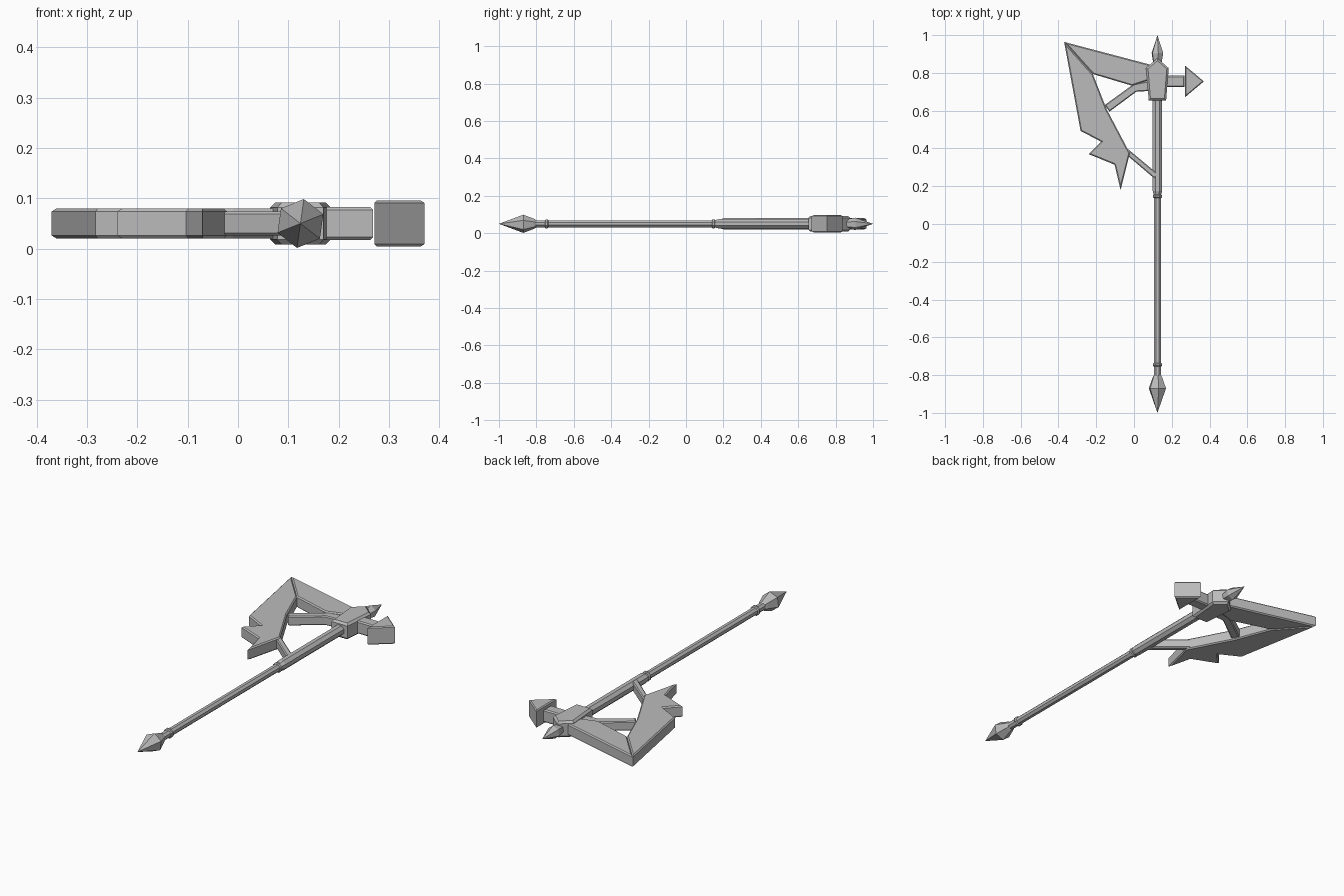
import bpy, bmesh, math
from mathutils import Matrix

cube = bpy.data.objects.get("Cube")
if cube:
    bpy.data.objects.remove(cube, do_unlink=True)

MID_Z = 0.05      # height of the weapon's centre plane
SHAFT_X = 0.124   # axis of the pole

grey = bpy.data.materials.new("plain_grey")
grey.use_nodes = True
grey.diffuse_color = (0.5, 0.5, 0.5, 1)
grey.node_tree.nodes["Principled BSDF"].inputs["Base Color"].default_value = (0.5, 0.5, 0.5, 1)


def finish(name, bm):
    bmesh.ops.recalc_face_normals(bm, faces=bm.faces[:])
    mesh = bpy.data.meshes.new(name)
    bm.to_mesh(mesh)
    bm.free()
    mesh.materials.append(grey)
    obj = bpy.data.objects.new(name, mesh)
    bpy.context.collection.objects.link(obj)
    return obj


def plate(name, outline, half, chamfer=0.006):
    """Flat outline extruded about the centre plane, with chamfered rims."""
    bm = bmesh.new()
    base = bm.faces.new([bm.verts.new((x, y, MID_Z - half)) for x, y in outline])
    top = bmesh.ops.extrude_face_region(bm, geom=[base], use_keep_orig=True)["geom"]
    for v in top:
        if isinstance(v, bmesh.types.BMVert):
            v.co.z = MID_Z + half
    rims = [e for e in bm.edges if abs(e.verts[0].co.z - e.verts[1].co.z) < 1e-5]
    bmesh.ops.recalc_face_normals(bm, faces=bm.faces[:])
    bmesh.ops.bevel(bm, geom=rims, offset=chamfer, segments=1, affect='EDGES')
    return finish(name, bm)


def turned(name, profile, sides=8, turn=0.0):
    """Faceted part turned around the pole axis from (y, radius) pairs."""
    bm = bmesh.new()
    rings = []
    for y, r in profile:
        count = sides if r > 0 else 1
        ring = []
        for i in range(count):
            a = turn + math.tau * i / sides
            ring.append(bm.verts.new((SHAFT_X + r * math.cos(a), y, MID_Z + r * math.sin(a))))
        rings.append(ring)
    for a, b in zip(rings, rings[1:]):
        for i in range(sides):
            j = (i + 1) % sides
            quad = [a[i % len(a)], a[j % len(a)], b[j % len(b)], b[i % len(b)]]
            bm.faces.new(list(dict.fromkeys(quad)))
    for ring in (rings[0], rings[-1]):
        if len(ring) > 2:
            bm.faces.new(ring)
    return finish(name, bm)


# Pole, grip sleeve and collars
eighth = math.pi / 8
turned("lower_shaft", [(-0.83, 0.02), (0.16, 0.02)], 8, eighth)
turned("upper_shaft", [(0.155, 0.021), (0.175, 0.027), (0.68, 0.027)], 8, eighth)
for name, y in (("lower_collar", -0.745), ("upper_collar", 0.147)):
    turned(name, [(y - 0.009, 0.021), (y - 0.005, 0.026), (y + 0.005, 0.026), (y + 0.009, 0.021)], 8, eighth)

# Pointed ends
hexagon_turn = math.radians(82)
turned("pommel_spike", [(-1, 0), (-0.87, 0.049), (-0.812, 0.027), (-0.80, 0.02)], 6, hexagon_turn)
turned("top_spike", [(0.84, 0.022), (0.905, 0.033), (1, 0)], 6, hexagon_turn)

# Head block, symmetrical about the pole
half_outline = [(0.046, 0.654), (0.060, 0.825), (0, 0.878)]
left_side = [(SHAFT_X + x, y) for x, y in half_outline]
right_side = [(SHAFT_X - x, y) for x, y in half_outline[-2::-1]]
plate("head_block", left_side + right_side, 0.042, 0.01)

# Back hammer spike
plate("spike_neck", [(0.15, 0.725), (0.268, 0.725), (0.268, 0.785), (0.15, 0.785)], 0.033)
plate("back_spike", [(0.271, 0.672), (0.37, 0.755), (0.271, 0.838)], 0.046, 0.005)

# Axe blade in two mitred pieces
blade_tip, inner_corner = (-0.37, 0.964), (-0.218, 0.794)
plate("upper_blade", [blade_tip, inner_corner, (-0.01, 0.732), (0.09, 0.765), (0.1, 0.84)], 0.03)
plate("lower_blade", [blade_tip, (-0.283, 0.493), (-0.175, 0.436), (-0.24, 0.37),
                      (-0.103, 0.314), (-0.071, 0.18), (-0.022, 0.375),
                      (-0.145, 0.608), inner_corner], 0.03)

# Braces from blade to pole
plate("upper_brace", [(-0.155, 0.63), (-0.13, 0.595), (0.012, 0.7), (0.09, 0.705),
                      (0.09, 0.76), (0.0, 0.742)], 0.024, 0.005)
plate("lower_brace", [(-0.05, 0.375), (0.115, 0.235), (0.12, 0.27), (-0.03, 0.395)], 0.024, 0.005)
